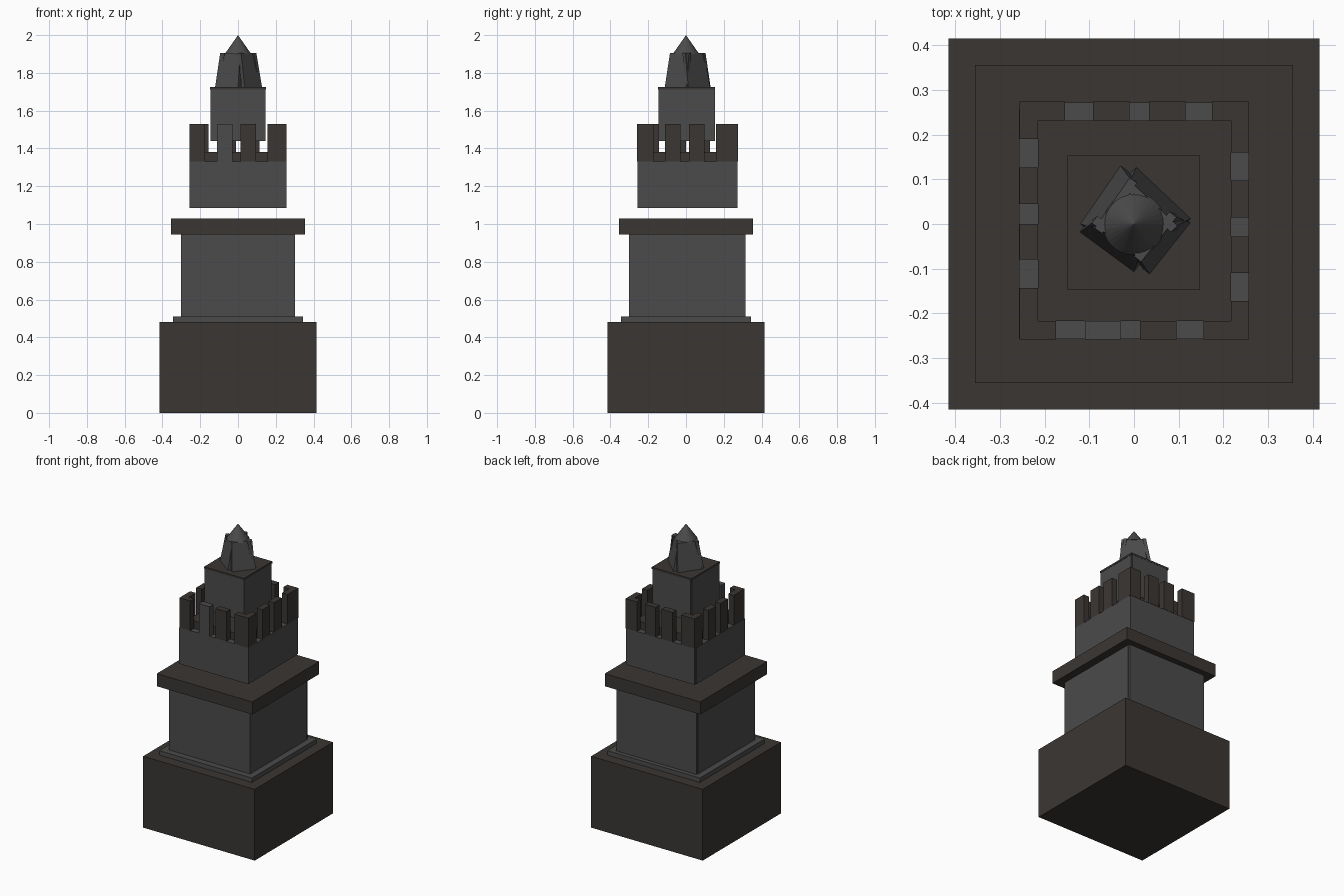
import bpy, bmesh, math
from mathutils import Vector

if "Cube" in bpy.data.objects:
    bpy.data.objects.remove(bpy.data.objects["Cube"])


def material(name, color):
    m = bpy.data.materials.new(name)
    m.diffuse_color = (*color, 1)
    m.use_nodes = True
    m.node_tree.nodes["Principled BSDF"].inputs["Base Color"].default_value = m.diffuse_color
    return m


STONE = material("grey_stone", (0.07, 0.07, 0.07))
DARK = material("dark_stone", (0.043, 0.037, 0.033))


def add_mesh(name, bm, mat):
    bmesh.ops.recalc_face_normals(bm, faces=bm.faces)
    me = bpy.data.meshes.new(name)
    bm.to_mesh(me)
    bm.free()
    me.materials.append(mat)
    ob = bpy.data.objects.new(name, me)
    bpy.context.collection.objects.link(ob)
    return ob


def box(name, x, y, z, mat):
    bm = bmesh.new()
    bmesh.ops.create_cube(bm, size=1)
    for v in bm.verts:
        v.co = [lo + (c + 0.5) * (hi - lo) for c, (lo, hi) in zip(v.co, (x, y, z))]
    return add_mesh(name, bm, mat)


def block(name, half, z, mat):
    return box(name, (-half, half), (-half, half), z, mat)


# Stacked tiers, the shafts carrying a thin facing panel at the back
block("base", 0.416, (0, 0.48), DARK)
block("plinth", 0.345, (0.48, 0.51), STONE)
block("lower_shaft", 0.303, (0.51, 0.945), STONE)
box("lower_shaft_back_panel", (-0.298, 0.298), (0.303, 0.316), (0.51, 0.945), STONE)
block("cornice", 0.356, (0.945, 1.03), DARK)
block("upper_body", 0.258, (1.085, 1.33), STONE)
box("upper_body_back_panel", (-0.253, 0.255), (0.258, 0.272), (1.085, 1.33), STONE)
box("roof_deck", (-0.215, 0.217), (-0.217, 0.232), (1.33, 1.38), DARK)
block("turret", 0.146, (1.44, 1.715), STONE)
box("turret_back_panel", (-0.141, 0.141), (0.146, 0.153), (1.44, 1.715), STONE)
box("turret_cap", (-0.149, 0.148), (-0.148, 0.154), (1.713, 1.726), DARK)

# Battlements on the four sides
Z = (1.33, 1.53)
FRONT, BACK = (-0.259, -0.217), (0.232, 0.274)
LEFT, RIGHT = (-0.256, -0.215), (0.217, 0.258)
for side, y, spans in (
    ("front", FRONT, [(-0.256, -0.175), (-0.11, -0.03), (0.013, 0.095), (0.156, 0.258)]),
    ("back", BACK, [(-0.256, -0.155), (-0.092, -0.01), (0.034, 0.115), (0.175, 0.258)]),
):
    for i, x in enumerate(spans):
        mat = STONE if side == "front" and i == 1 else DARK
        box(f"{side}_merlon_{i}", x, y, Z, mat)
for side, x, spans in (
    ("left", LEFT, [(-0.217, -0.143), (-0.08, 0.0), (0.045, 0.127), (0.19, 0.232)]),
    ("right", RIGHT, [(-0.217, -0.172), (-0.11, -0.028), (0.015, 0.098), (0.16, 0.232)]),
):
    for i, y in enumerate(spans):
        box(f"{side}_merlon_{i}", x, y, Z, DARK)

# Four leaning tapered lantern panels, each given by its two bottom corners
PANELS = [((-0.03, 0.13), (-0.12, 0.0)), ((0.127, 0.012), (0.005, 0.127)),
          ((0.035, -0.112), (0.126, 0.003)), ((-0.121, -0.018), (0.0, -0.107))]
for i, (a, b) in enumerate(PANELS):
    a, b = Vector((*a, 1.726)), Vector((*b, 1.726))
    mid = (a + b) / 2
    along = (b - a).normalized()
    out = Vector((along.y, -along.x, 0))
    if out.dot(mid) < 0:
        out = -out
    top = mid - out * 0.032 + Vector((0, 0, 0.18))
    half = (b - a).length / 2 * 0.87
    outer = [a, b, top + along * half, top - along * half]
    bm = bmesh.new()
    f = bm.faces.new([bm.verts.new(p) for p in outer])
    r = bmesh.ops.extrude_face_region(bm, geom=[f])
    for v in r["geom"]:
        if isinstance(v, bmesh.types.BMVert):
            v.co -= out * 0.02
    add_mesh(f"lantern_panel_{i}", bm, STONE)

# Pointed roof
bpy.ops.mesh.primitive_cone_add(vertices=32, radius1=0.07, depth=0.1, location=(0, 0, 1.95))
roof = bpy.context.object
roof.name = "spire_roof"
roof.data.materials.append(STONE)
